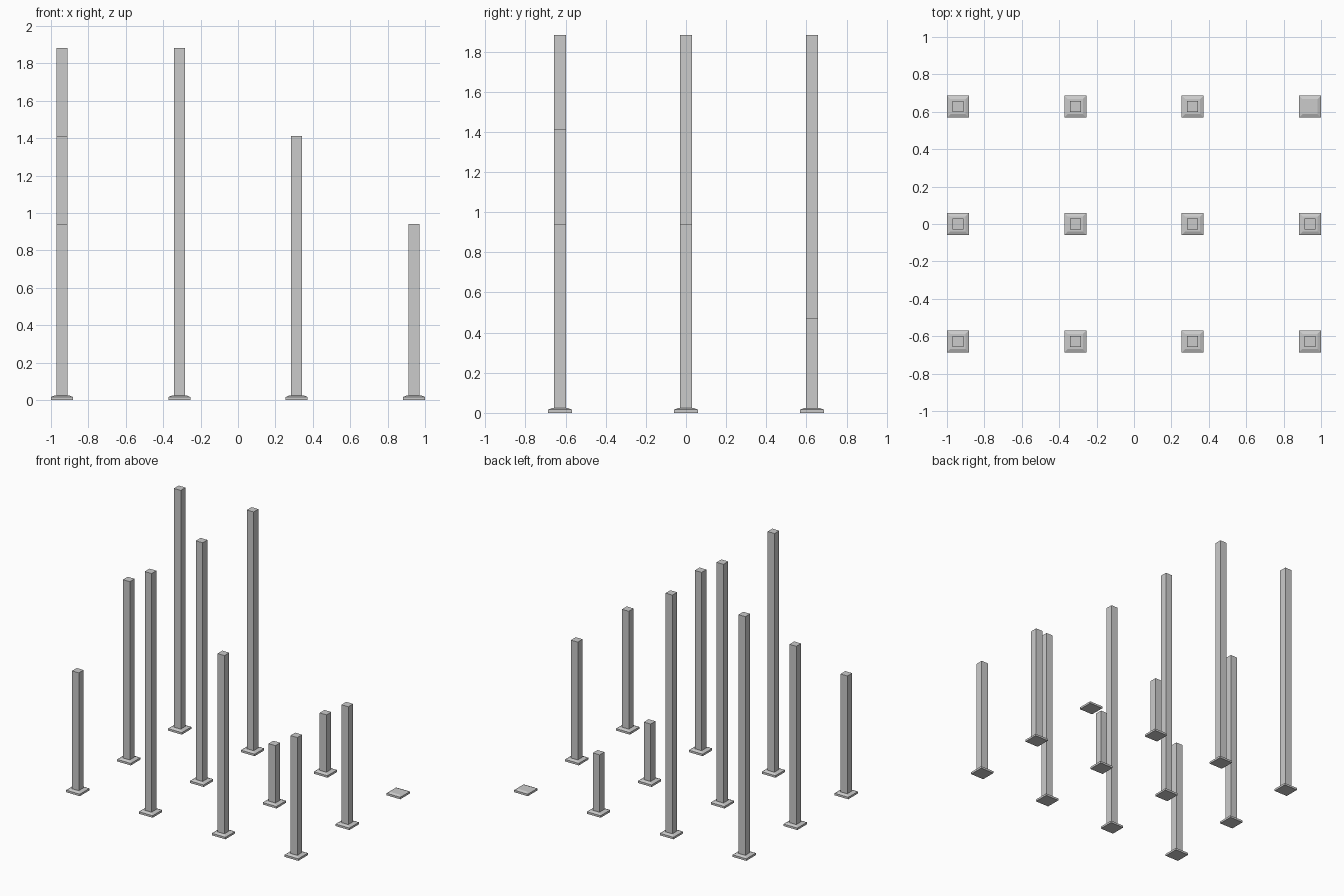
import bpy, bmesh

if "Cube" in bpy.data.objects:
    bpy.data.objects.remove(bpy.data.objects["Cube"])

S = 2 / 3.1875          # grid spacing
BASE = 0.1875 * S       # foot plate width
POST = 0.09375 * S      # post width
STEP = 0.75 * S         # height unit

# post heights in steps: one row per x column, front to back
LEVELS = [(2, 3, 4), (4, 4, 4), (3, 1, 1), (2, 2, 0)]


def stack(name, x, y, rings):
    """Square solid through (width, z) rings."""
    bm = bmesh.new()
    loops = []
    for w, z in rings:
        h = w / 2
        loops.append([bm.verts.new((a * h, b * h, z))
                      for a, b in ((-1, -1), (1, -1), (1, 1), (-1, 1))])
    for lo, hi in zip(loops, loops[1:]):
        for i in range(4):
            j = (i + 1) % 4
            bm.faces.new((lo[i], lo[j], hi[j], hi[i]))
    bm.faces.new(loops[0][::-1])
    bm.faces.new(loops[-1])
    mesh = bpy.data.meshes.new(name)
    bm.to_mesh(mesh)
    bm.free()
    ob = bpy.data.objects.new(name, mesh)
    ob.location = (x, y, 0)
    bpy.context.collection.objects.link(ob)


for i, column in enumerate(LEVELS):
    for j, level in enumerate(column):
        x, y = (i - 1.5) * S, (j - 1) * S
        # foot plate with a shallow chamfered top
        plate = [(BASE, 0), (BASE, 0.016), (0.08, 0.024)]
        # post rises straight out of the plate
        post = [(POST, 0.024), (POST, level * STEP)] if level else []
        stack(f"post_{i}_{j}" if level else f"foot_plate_{i}_{j}", x, y, plate + post)
